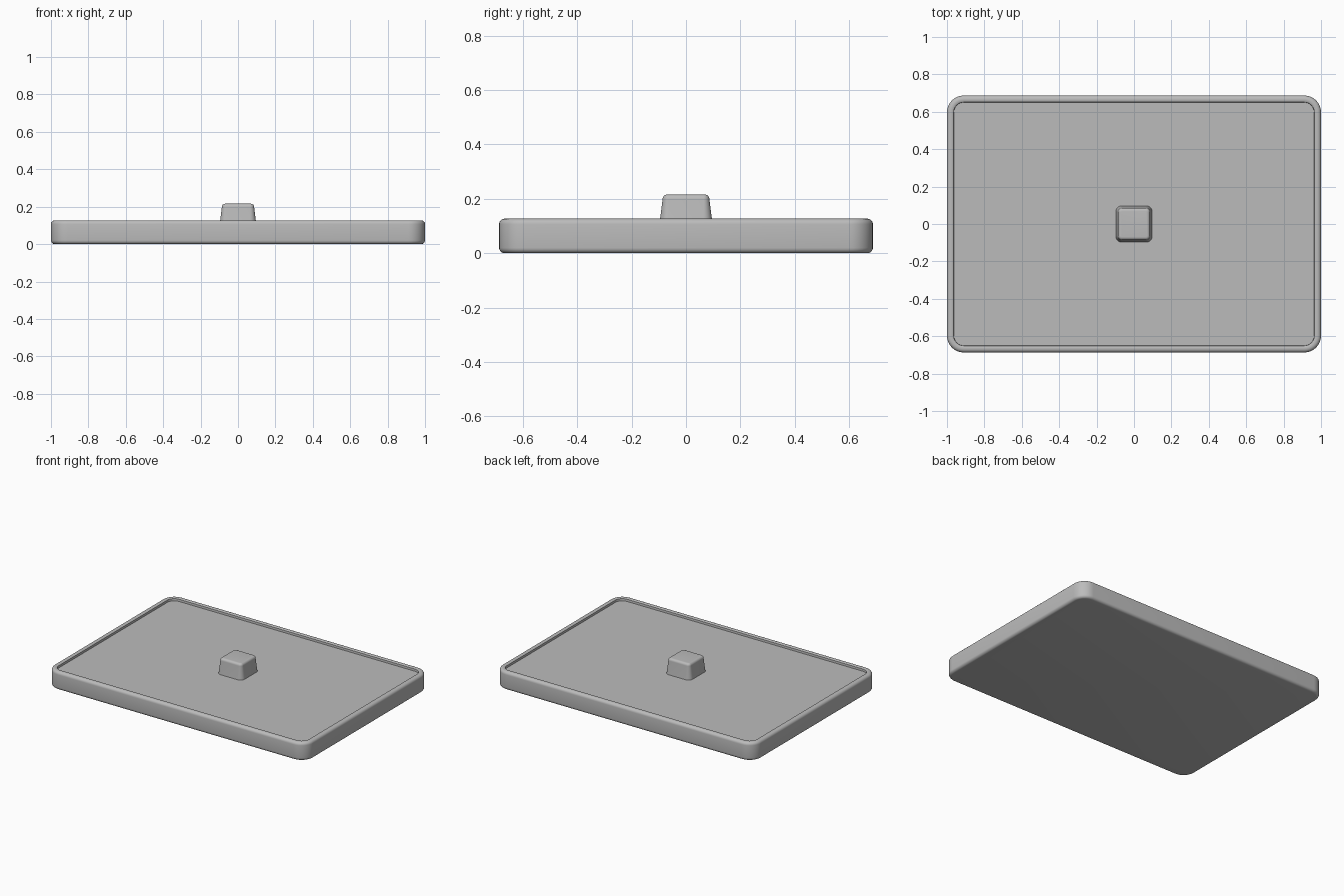
import bpy, bmesh, math

if "Cube" in bpy.data.objects:
    bpy.data.objects.remove(bpy.data.objects["Cube"])

grey = bpy.data.materials.new("plain grey")
grey.diffuse_color = (0.5, 0.5, 0.5, 1)
grey.use_nodes = True
grey.node_tree.nodes["Principled BSDF"].inputs["Base Color"].default_value = grey.diffuse_color

def ring(bm, hx, hy, r, z, n=8):
    """One rounded-rectangle loop of vertices."""
    vs = []
    for k, (sx, sy) in enumerate(((1, 1), (-1, 1), (-1, -1), (1, -1))):
        for i in range(n + 1):
            a = math.pi / 2 * (k + i / n)
            vs.append(bm.verts.new((sx * (hx - r) + r * math.cos(a),
                                    sy * (hy - r) + r * math.sin(a), z)))
    return vs

def loft(name, hx, hy, r, profile):
    """Skin rounded rectangles along a profile of (inset, z), capped at both ends."""
    bm = bmesh.new()
    rings = [ring(bm, hx - d, hy - d, max(r - d, 0.008), z) for d, z in profile]
    for a, b in zip(rings, rings[1:]):
        for i in range(len(a)):
            j = (i + 1) % len(a)
            bm.faces.new((a[i], a[j], b[j], b[i]))
    bm.faces.new(rings[0][::-1])
    bm.faces.new(rings[-1])
    bmesh.ops.recalc_face_normals(bm, faces=bm.faces)
    me = bpy.data.meshes.new(name)
    bm.to_mesh(me)
    bm.free()
    me.materials.append(grey)
    ob = bpy.data.objects.new(name, me)
    bpy.context.collection.objects.link(ob)
    bpy.ops.object.select_all(action='DESELECT')
    ob.select_set(True)
    bpy.context.view_layer.objects.active = ob
    bpy.ops.object.shade_smooth_by_angle(angle=math.radians(35))
    return ob

def arc(inset, z, r, a0, a1, n=5):
    """Quarter-round edge for a profile, centred on (inset, z)."""
    angs = [math.radians(a0 + (a1 - a0) * i / n) for i in range(n + 1)]
    return [(inset - r * math.cos(a), z + r * math.sin(a)) for a in angs]

H, FLOOR, R = 0.127, 0.108, 0.02

# tray: rounded bottom and top edges, thin rim, shallow recessed floor
loft("tray", 1.0, 0.687, 0.09,
     arc(R, R, R, -90, 0) + arc(R, H - R, R, 0, 90)
     + [(0.03, H), (0.036, H - 0.004), (0.037, FLOOR)])

# knob: tapered block with a softened top edge
loft("knob", 0.098, 0.098, 0.034,
     [(0, FLOOR - 0.004), (0.012, 0.199)] + arc(0.029, 0.199, 0.017, 10, 90))
